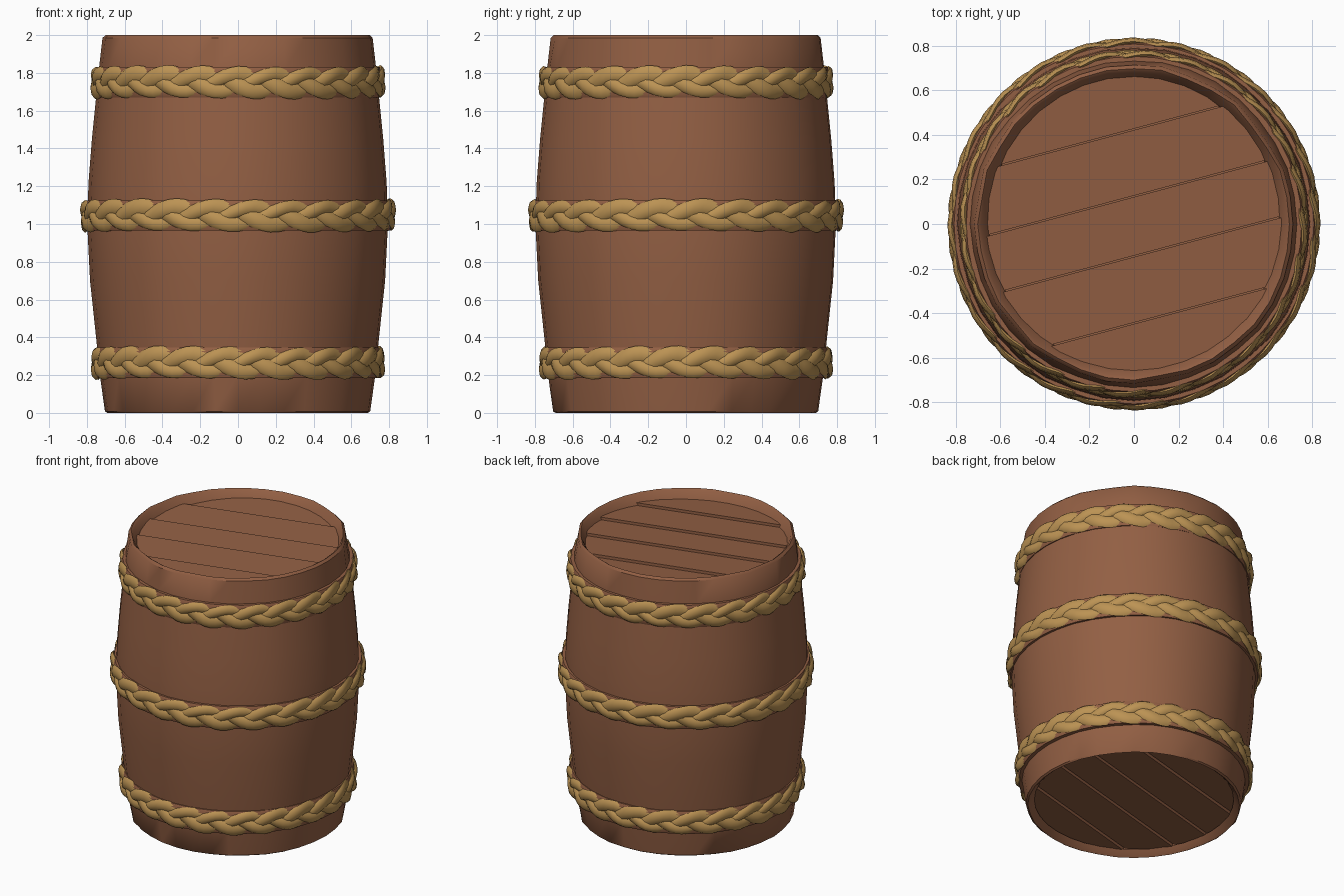
import bpy, bmesh, math, random
from mathutils import Vector, Matrix

random.seed(4)
cube = bpy.data.objects.get("Cube")
if cube:
    bpy.data.objects.remove(cube, do_unlink=True)


def material(name, rgb):
    m = bpy.data.materials.new(name)
    m.use_nodes = True
    m.diffuse_color = (*rgb, 1)
    bsdf = m.node_tree.nodes["Principled BSDF"]
    bsdf.inputs["Base Color"].default_value = (*rgb, 1)
    bsdf.inputs["Roughness"].default_value = 0.8
    return m


WOOD = material("brown wood", (0.29, 0.115, 0.057))
ROPE = material("tan rope", (0.50, 0.29, 0.088))


def finish(bm, name, mat, angle=40):
    bmesh.ops.recalc_face_normals(bm, faces=bm.faces)
    mesh = bpy.data.meshes.new(name)
    bm.to_mesh(mesh)
    bm.free()
    ob = bpy.data.objects.new(name, mesh)
    bpy.context.collection.objects.link(ob)
    mesh.materials.append(mat)
    bpy.ops.object.select_all(action='DESELECT')
    ob.select_set(True)
    bpy.context.view_layer.objects.active = ob
    bpy.ops.object.shade_smooth_by_angle(angle=math.radians(angle))
    return ob


def ring_sweep(name, mat, steps, section, closed=True, angle=40):
    """Sweep section(i, theta) -> [(radius, z), ...] around the z axis."""
    bm = bmesh.new()
    rings = []
    for i in range(steps):
        a = math.tau * i / steps
        rings.append([bm.verts.new((r * math.cos(a), r * math.sin(a), z))
                      for r, z in section(i, a)])
    n = len(rings[0])
    for i in range(steps):
        p, q = rings[i], rings[(i + 1) % steps]
        for j in range(n if closed else n - 1):
            k = (j + 1) % n
            bm.faces.new((p[j], q[j], q[k], p[k]))
    return finish(bm, name, mat, angle)


# Barrel wall: bulging outside, worn rounded rims, open at both ends
PROFILE = [(0.65, 0.04), (0.675, 0.012), (0.69, 0.0), (0.703, 0.008), (0.73, 0.2),
           (0.75, 0.4), (0.782, 0.7), (0.797, 1.0), (0.79, 1.22), (0.772, 1.45),
           (0.747, 1.7), (0.735, 1.82), (0.716, 1.985), (0.70, 2.0), (0.685, 1.99),
           (0.652, 1.925)]
STAVES = 36
wear = [random.uniform(-0.005, 0.003) for _ in range(STAVES)]
dents = [random.choice((0, 0, 0, 0.01)) for _ in range(STAVES)]


def wall(i, a):
    pts = []
    for r, z in PROFILE:
        dent = dents[i] if r > 0.695 and (z < 0.1 or z > 1.9) else 0
        pts.append((r + (wear[i] if r > 0.66 else 0) - dent, z))
    return pts


ring_sweep("barrel_wall", WOOD, STAVES, wall, closed=False)


# End boards: a disc cut into slanted planks, each with a small step to the next
def end_boards(name, z, outward):
    slant = math.radians(15)
    normal = Vector((-math.sin(slant), math.cos(slant), 0))
    cuts = [-0.7, -0.43, -0.14, 0.12, 0.41, 0.7]
    bm = bmesh.new()
    for low, high in zip(cuts, cuts[1:]):
        part = bmesh.new()
        bmesh.ops.create_circle(part, cap_ends=True, segments=48, radius=0.665)
        for edge, side in ((low + 0.003, -1), (high - 0.003, 1)):
            bmesh.ops.bisect_plane(part, geom=part.verts[:] + part.edges[:] + part.faces[:],
                                   plane_co=normal * edge, plane_no=normal * side,
                                   clear_outer=True)
        solid = bmesh.ops.extrude_face_region(part, geom=part.faces[:])
        for v in solid["geom"]:
            if isinstance(v, bmesh.types.BMVert):
                v.co.z -= 0.05 * outward
        middle = (low + high) / 2
        for v in part.verts:
            v.co.z += z + 0.06 * (v.co.dot(normal) - middle) * outward
        temp = bpy.data.meshes.new("plank")
        part.to_mesh(temp)
        part.free()
        bm.from_mesh(temp)
        bpy.data.meshes.remove(temp)
    # Backing disc closes the seams between planks
    bmesh.ops.create_circle(bm, cap_ends=True, segments=48, radius=0.665,
                            matrix=Matrix.Translation((0, 0, z - 0.03 * outward)))
    finish(bm, name, WOOD, 25)


end_boards("top_boards", 1.94, 1)
end_boards("bottom_boards", 0.045, -1)


# Rope hoops: three flattened strands braided over a thin backing band
def hoop(name, z0, radius, turn):
    def backing(i, a):
        return [(radius - 0.03, z0 - 0.08), (radius + 0.008, z0 - 0.08),
                (radius + 0.016, z0 - 0.06), (radius + 0.016, z0 + 0.06),
                (radius + 0.008, z0 + 0.08), (radius - 0.03, z0 + 0.08)]

    ring_sweep(name + "_backing", WOOD, 48, backing)
    for s in range(3):
        def strand(i, a, s=s):
            t = 8 * a + s * math.tau / 3 + turn
            swell = 1 + 0.12 * math.sin(5 * a + s * 2 + turn)
            rc = radius + 0.010 + 0.010 * math.sin(2 * t)
            zc = z0 + 0.045 * math.sin(t)
            ring = []
            for k in range(8):
                u = math.tau * k / 8
                ring.append((rc + 0.018 * math.cos(u),
                             zc + 0.041 * swell * math.sin(u)))
            return ring

        ring_sweep(f"{name}_strand_{s + 1}", ROPE, 120, strand, angle=60)


hoop("lower_rope", 0.265, 0.742, 0.0)
hoop("middle_rope", 1.045, 0.799, 0.7)
hoop("upper_rope", 1.75, 0.744, 1.5)
